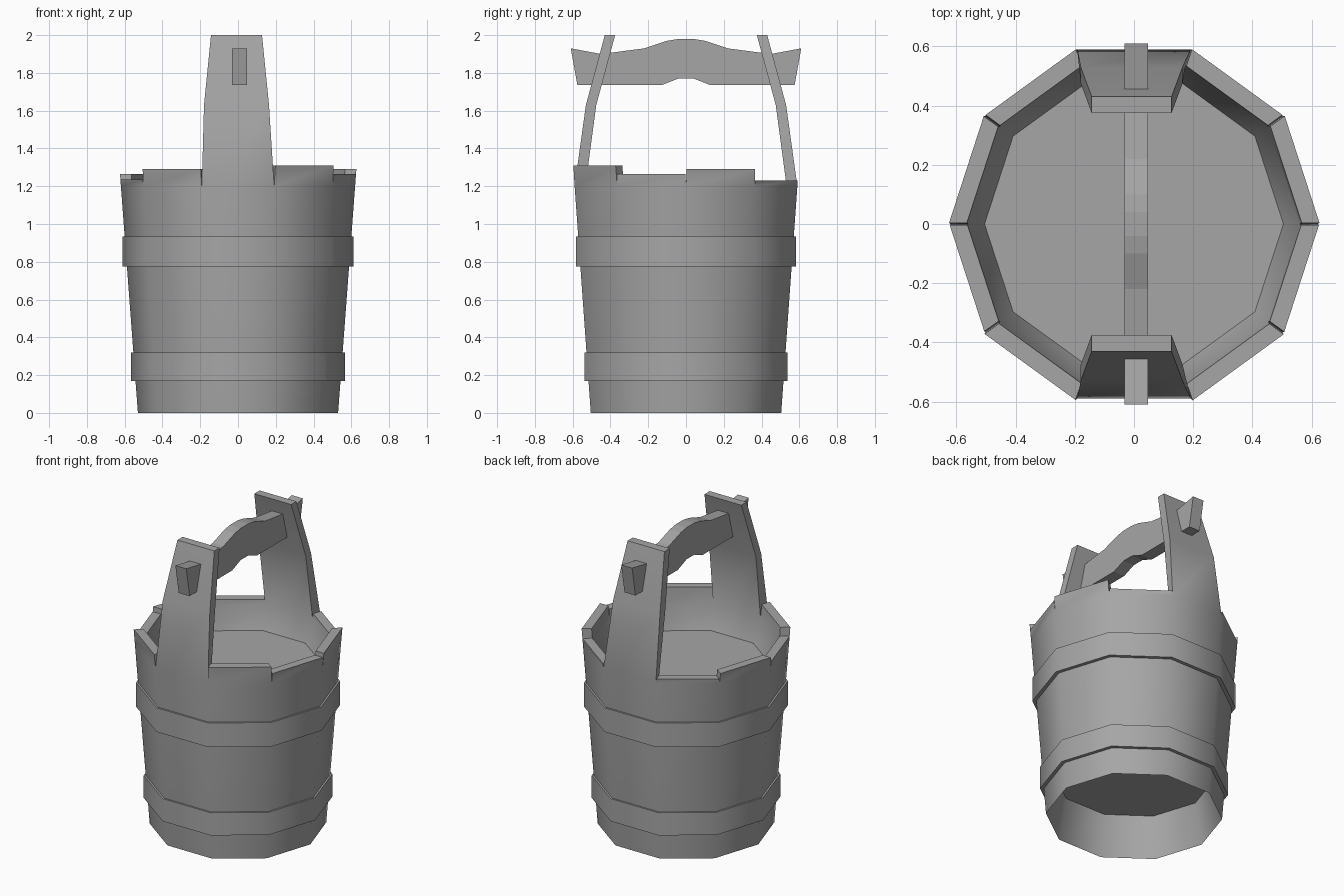
import bpy, bmesh, math

cube = bpy.data.objects.get("Cube")
if cube:
    bpy.data.objects.remove(cube)

SIDES = 10
STEP = 2 * math.pi / SIDES
grey = bpy.data.materials.new("plain grey")
grey.use_nodes = True
COLOUR = (0.38, 0.38, 0.38, 1)
grey.diffuse_color = COLOUR
grey.node_tree.nodes["Principled BSDF"].inputs["Base Color"].default_value = COLOUR


def finish(bm, name):
    bmesh.ops.recalc_face_normals(bm, faces=bm.faces)
    mesh = bpy.data.meshes.new(name)
    bm.to_mesh(mesh)
    bm.free()
    mesh.materials.append(grey)
    ob = bpy.data.objects.new(name, mesh)
    bpy.context.collection.objects.link(ob)
    bpy.ops.object.select_all(action='DESELECT')
    ob.select_set(True)
    bpy.context.view_layer.objects.active = ob
    bpy.ops.object.shade_smooth_by_angle(angle=math.radians(40))
    return ob


def polar(bm, r, k, z):
    return bm.verts.new((r * math.cos(k * STEP), r * math.sin(k * STEP), z))


def ring(bm, r, z):
    return [polar(bm, r, k, z) for k in range(SIDES)]


def bridge(bm, a, b):
    n = len(a)
    for i in range(n):
        j = (i + 1) % n
        bm.faces.new((a[i], a[j], b[j], b[i]))


def outer_radius(z):
    return 0.53 + 0.075 * z


# Bucket body: recessed underside, outer wall, inner wall and inside floor
NOTCH = 1.2
WALL = 0.06
bm = bmesh.new()
under = ring(bm, 0.48, 0.27)
foot = ring(bm, outer_radius(0), 0)
outer = ring(bm, outer_radius(NOTCH), NOTCH)
inner = ring(bm, outer_radius(NOTCH) - WALL, NOTCH)
floor = ring(bm, 0.505, 1.05)
bm.faces.new(under)
bridge(bm, under, foot)
bridge(bm, foot, outer)
bridge(bm, inner, floor)
bm.faces.new(floor)

# Uneven stave tops, and the two tall posts at the front and back
heights = [1.29, 1.23, 0, 1.23, 1.265, 1.235, 1.29, 0, 1.31, 1.265]
post_levels = [(1.63, 0.172, 0.53, 0.475), (2.0, 0.135, 0.43, 0.375)]
for k, h in enumerate(heights):
    j = (k + 1) % SIDES
    section = [outer[k], outer[j], inner[j], inner[k]]
    if h:
        r = outer_radius(h)
        levels = [[polar(bm, rad, a, h) for rad, a in (
            (r, k + 0.01), (r, k + 0.99), (r - WALL, k + 0.99), (r - WALL, k + 0.01))]]
    else:
        s = 1 if k == 2 else -1
        levels = [[bm.verts.new((x * s - 0.008, y * s, z)) for x, y in (
            (w, yo), (-w, yo), (-w, yi), (w, yi))] for z, w, yo, yi in post_levels]
    for level in levels:
        bridge(bm, section, level)
        section = level
    bm.faces.new(section)
finish(bm, "bucket_body")

# Hoops around the wall
for name, r, low, high in (("lower_hoop", 0.566, 0.17, 0.32),
                           ("upper_hoop", 0.612, 0.775, 0.935)):
    bm = bmesh.new()
    loops = [ring(bm, r, low), ring(bm, r, high),
             ring(bm, r - 0.04, high), ring(bm, r - 0.04, low)]
    for i in range(4):
        bridge(bm, loops[i], loops[(i + 1) % 4])
    finish(bm, name)

# Carved handle bar passing through both posts
half = [(0.04, 1.98), (0.1, 1.97), (0.22, 1.93), (0.45, 1.9), (0.61, 1.93),
        (0.575, 1.735), (0.13, 1.735), (0.04, 1.77)]
profile = half + [(-y, z) for y, z in reversed(half)]
bm = bmesh.new()
sides = [[bm.verts.new((x, y, z)) for y, z in profile] for x in (-0.032, 0.048)]
for side in sides:
    bm.faces.new(side)
bridge(bm, *sides)
handle = finish(bm, "handle_bar")
for poly in handle.data.polygons:
    poly.use_smooth = False
